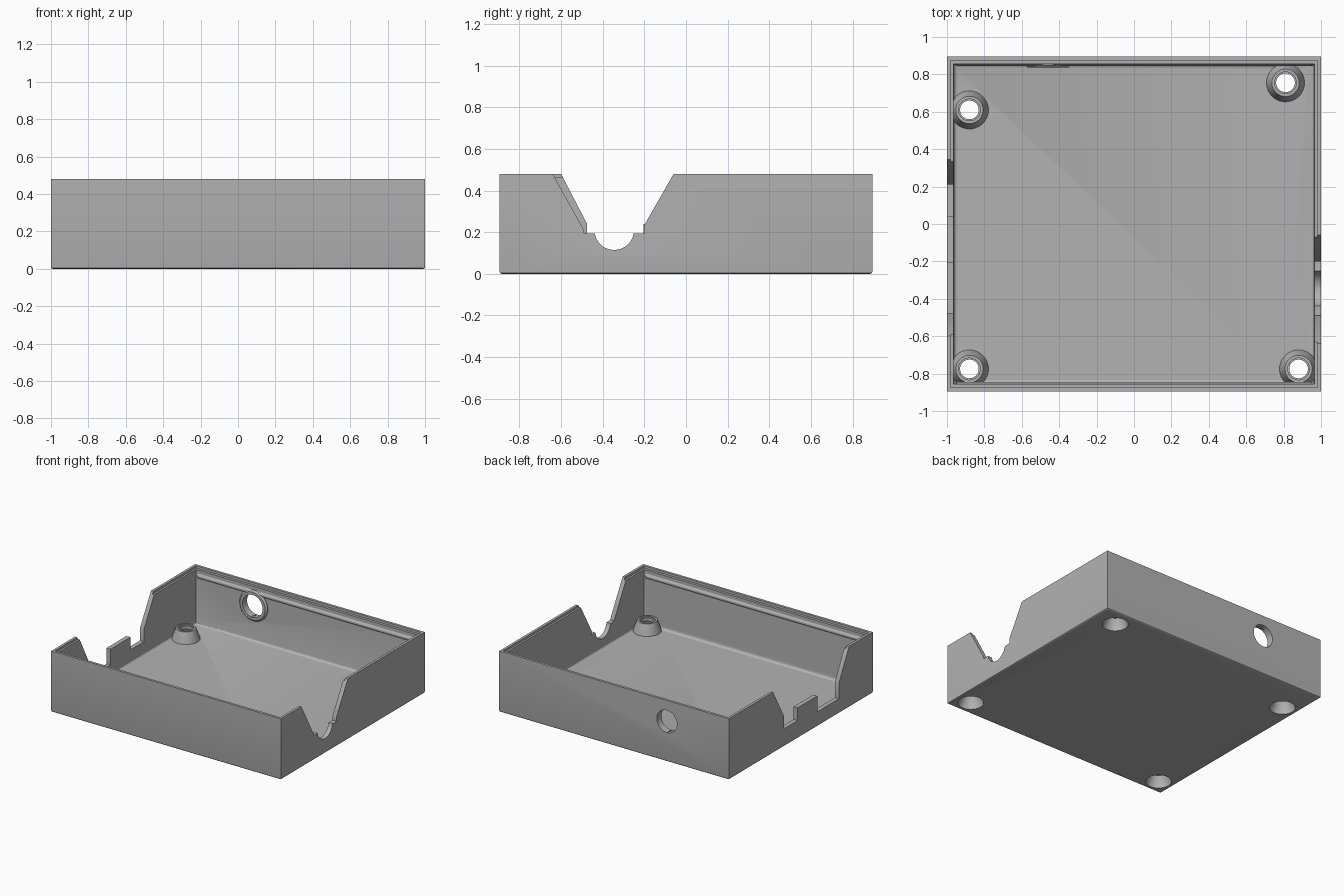
import bpy, bmesh, math
from mathutils import Matrix, Vector

if "Cube" in bpy.data.objects:
    bpy.data.objects.remove(bpy.data.objects["Cube"], do_unlink=True)

grey = bpy.data.materials.new("grey plastic")
grey.use_nodes = True
grey.diffuse_color = (0.45, 0.45, 0.45, 1)
grey.node_tree.nodes["Principled BSDF"].inputs["Base Color"].default_value = (0.45, 0.45, 0.45, 1)

HX, HY, H = 1.0, 0.895, 0.48      # outer half sizes and height
IX, IY, FLOOR = 0.965, 0.855, 0.035


def finish(name, bm):
    bmesh.ops.recalc_face_normals(bm, faces=bm.faces)
    mesh = bpy.data.meshes.new(name)
    bm.to_mesh(mesh)
    bm.free()
    mesh.materials.append(grey)
    ob = bpy.data.objects.new(name, mesh)
    bpy.context.collection.objects.link(ob)
    return ob


def box(name, lo, hi, bottom_bevel=0):
    bm = bmesh.new()
    bmesh.ops.create_cube(bm, size=1)
    for v in bm.verts:
        v.co = [lo[i] if v.co[i] < 0 else hi[i] for i in range(3)]
    if bottom_bevel:
        edges = [e for e in bm.edges if all(v.co.z < lo[2] + 1e-4 for v in e.verts)]
        bmesh.ops.bevel(bm, geom=edges, offset=bottom_bevel, segments=3, profile=0.5, affect='EDGES')
    return finish(name, bm)


def prism_x(name, profile, x0, x1):
    """Extrude a (y, z) outline along x."""
    bm = bmesh.new()
    face = bm.faces.new([bm.verts.new((x0, y, z)) for y, z in profile])
    out = bmesh.ops.extrude_face_region(bm, geom=[face])["geom"]
    bmesh.ops.translate(bm, vec=(x1 - x0, 0, 0), verts=[v for v in out if isinstance(v, bmesh.types.BMVert)])
    return finish(name, bm)


def lathe(name, profile, at, turn=None, seg=40):
    """Revolve a closed (radius, height) outline; radius 0 points become poles."""
    bm = bmesh.new()
    verts = [bm.verts.new((r, 0, z)) for r, z in profile]
    edges = [bm.edges.new((verts[i], verts[(i + 1) % len(verts)])) for i in range(len(verts))
             if profile[i][0] > 0 or profile[(i + 1) % len(verts)][0] > 0]
    bmesh.ops.spin(bm, geom=verts + edges, cent=(0, 0, 0), axis=(0, 0, 1),
                   angle=math.tau, steps=seg, use_duplicate=False)
    bmesh.ops.remove_doubles(bm, verts=bm.verts, dist=1e-5)
    bmesh.ops.transform(bm, matrix=Matrix.Translation(Vector(at)) @ (turn or Matrix()), verts=bm.verts)
    return finish(name, bm)


def boolean(target, tool, op='DIFFERENCE'):
    mod = target.modifiers.new(tool.name, 'BOOLEAN')
    mod.object, mod.operation, mod.solver = tool, op, 'EXACT'
    bpy.context.view_layer.objects.active = target
    bpy.ops.object.modifier_apply(modifier=mod.name)
    bpy.data.objects.remove(tool, do_unlink=True)


# Tray shell with rounded bottom edges inside and out, and a stepped rim
tray = box("tray", (-HX, -HY, 0), (HX, HY, H), 0.01)
boolean(tray, box("cavity", (-IX, -IY, FLOOR), (IX, IY, 1), 0.02))
boolean(tray, box("rim_step", (-IX - 0.015, -IY - 0.02, 0.462), (IX + 0.015, IY + 0.02, 1)))

# Screw bosses rising from the floor, then countersunk holes from below
posts = [(-0.88, 0.61), (0.81, 0.755), (-0.88, -0.775), (0.88, -0.775)]
boss = [(0, 0.02), (0.105, 0.02), (0.1, 0.045), (0.073, 0.12), (0, 0.12)]
sink = [(0, -0.05), (0.093, -0.05), (0.093, 0.012), (0.06, 0.085), (0.05, 0.085), (0.05, 0.2), (0, 0.2)]
recess = [(0, 0.11), (0.058, 0.11), (0.058, 0.2), (0, 0.2)]
for x, y in posts:
    boolean(tray, lathe("boss", boss, (x, y, 0)), 'UNION')
for x, y in posts:
    boolean(tray, lathe("countersink", sink, (x, y, 0)))
    boolean(tray, lathe("recess", recess, (x, y, 0)))

# Round port in the back wall with a raised collar inside
to_back = Matrix.Rotation(-math.pi / 2, 4, 'X')
collar = [(0, 0), (0.11, 0), (0.122, 0.012), (0.122, 0.03), (0, 0.03)]
boolean(tray, lathe("collar", collar, (-0.46, 0.838, 0.315), to_back), 'UNION')
boolean(tray, lathe("port", [(0, -0.1), (0.088, -0.1), (0.088, 0.2), (0, 0.2)],
                    (-0.46, 0.838, 0.315), to_back))

# Sloped cable notch with a round seat on the +x wall
arc = [(-0.345 - 0.095 * math.cos(math.pi * i / 20), 0.21 - 0.095 * math.sin(math.pi * i / 20))
       for i in range(21)]
notch = [(-0.66, 0.51), (-0.64, H), (-0.49, 0.21), (-0.49, 0.195), (-0.44, 0.195)] + arc[1:-1] + \
        [(-0.25, 0.195), (-0.2, 0.195), (-0.2, 0.235), (-0.06, H), (-0.043, 0.51)]
boolean(tray, prism_x("cable_notch", notch, 0.93, 1.1))

# Wide notch with a middle tab on the -x wall
wide = [(-0.617, 0.51), (-0.6, H), (-0.475, 0.24), (-0.475, 0.115), (-0.205, 0.115), (-0.205, 0.24),
        (0.04, 0.24), (0.04, 0.14), (0.21, 0.14), (0.21, 0.24), (0.345, H), (0.362, 0.51)]
boolean(tray, prism_x("connector_notch", wide, -1.1, -0.93))

# Snap ridges along the front and back walls
for name, s in (("front_snap_ridge", -1), ("back_snap_ridge", 1)):
    ridge = [(s * (IY + 0.005), 0.395), (s * IY, 0.395), (s * (IY - 0.01), 0.41),
             (s * (IY - 0.01), 0.42), (s * IY, 0.435), (s * (IY + 0.005), 0.435)]
    prism_x(name, ridge, -0.95, 0.95)

bpy.ops.object.select_all(action='DESELECT')
tray.select_set(True)
bpy.context.view_layer.objects.active = tray
bpy.ops.object.shade_smooth_by_angle(angle=math.radians(30))
